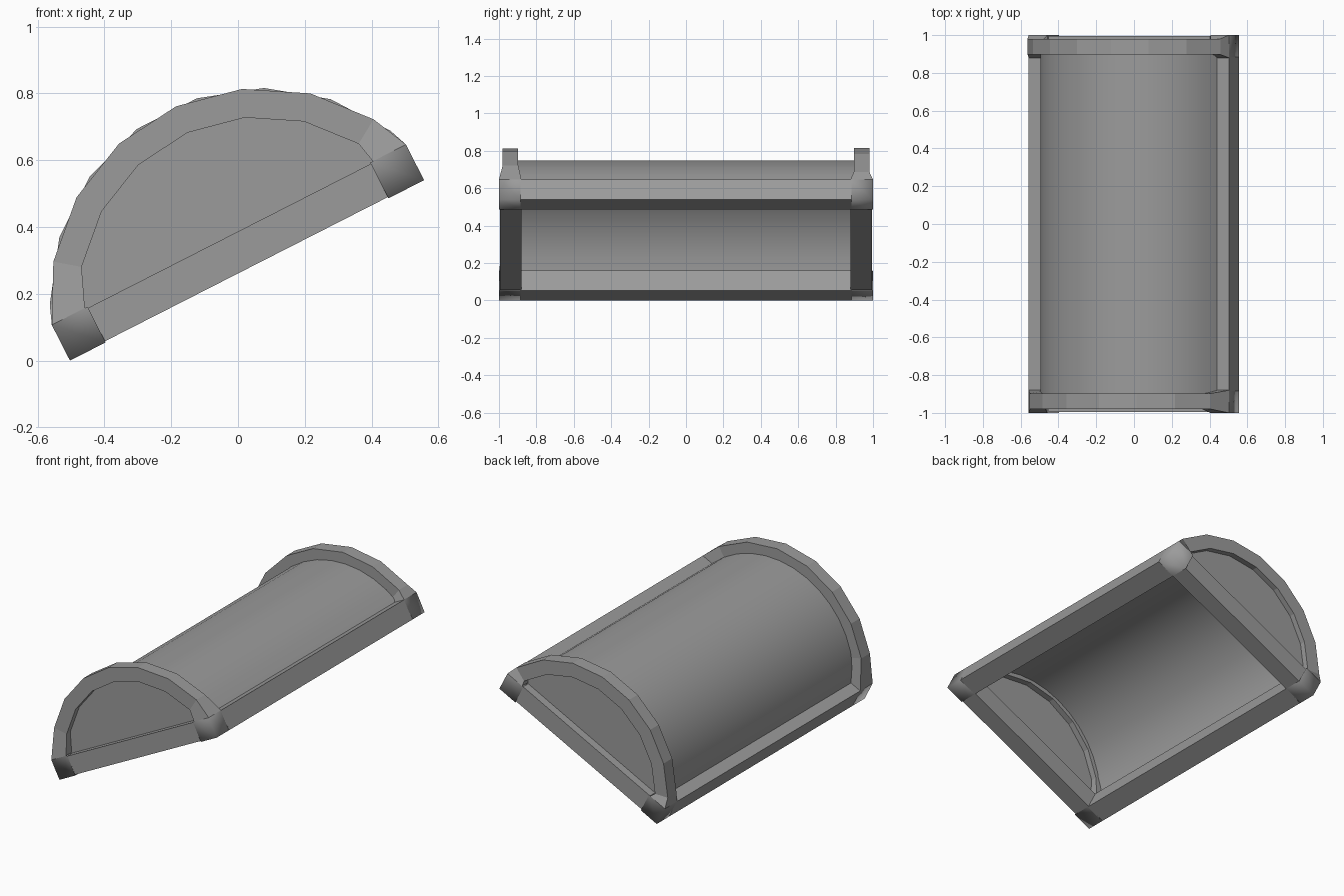
import bpy, bmesh, math
from mathutils import Matrix, Vector

cube = bpy.data.objects.get("Cube")
if cube:
    bpy.data.objects.remove(cube, do_unlink=True)

grey = bpy.data.materials.new("plain_grey")
grey.use_nodes = True
COLOUR = (0.33, 0.33, 0.33, 1)
grey.diffuse_color = COLOUR
grey.node_tree.nodes["Principled BSDF"].inputs["Base Color"].default_value = COLOUR

# The lid is modelled level, then tilted onto its low edge
W, RIM, TILT = 0.595, 0.12, math.radians(27)
POSE = Matrix.Translation((0.027, 0, W * math.sin(TILT))) @ Matrix.Rotation(-TILT, 4, 'Y')
CENTRE = -0.102          # height of the arc centre below the rim base
OUTER, INNER, SHELL = 0.637, 0.551, 0.571


def finish(name, bm, smooth=False, recalc=True):
    if recalc:
        bmesh.ops.recalc_face_normals(bm, faces=bm.faces)
    for f in bm.faces:
        f.smooth = smooth
    mesh = bpy.data.meshes.new(name)
    bm.transform(POSE)
    bm.to_mesh(mesh)
    bm.free()
    mesh.materials.append(grey)
    obj = bpy.data.objects.new(name, mesh)
    bpy.context.collection.objects.link(obj)
    return obj


def box(lo, hi):
    bm = bmesh.new()
    bmesh.ops.create_cube(bm, size=1)
    lo, hi = Vector(lo), Vector(hi)
    for v in bm.verts:
        v.co = (lo + hi) / 2 + v.co * (hi - lo)
    return bm


def arc(radius, degrees):
    a = math.radians(degrees)
    return radius * math.cos(a), CENTRE + radius * math.sin(a)


def arch(name, side, angles):
    # Curved end beam, flared where it meets the corner blocks
    stations = [((W, RIM), (0.484, RIM), 1.0, 0.88)]
    stations += [(arc(OUTER, a), arc(INNER, a), 0.98, 0.897) for a in angles]
    stations.append(((-W, RIM), (-0.484, RIM), 1.0, 0.88))
    bm = bmesh.new()
    rings = []
    for (ou, ov), (iu, iv), far, near in stations:
        corners = [(ou, far, ov), (ou, near, ov), (iu, near, iv), (iu, far, iv)]
        rings.append([bm.verts.new((u, y * side, v)) for u, y, v in corners])
    for a, b in zip(rings, rings[1:]):
        for i in range(4):
            j = (i + 1) % 4
            bm.faces.new((a[i], a[j], b[j], b[i]))
    bm.faces.new(rings[0])
    bm.faces.new(rings[-1])
    finish(name, bm)


def panel(name, side, angles):
    # Thin recessed wall closing the end
    bm = bmesh.new()
    outline = [(0.5, 0.1)] + [arc(0.56, a) for a in angles] + [(-0.5, 0.1)]
    face = bm.faces.new([bm.verts.new((u, 0.945 * side, v)) for u, v in outline])
    ext = bmesh.ops.extrude_face_region(bm, geom=[face])
    for v in ext["geom"]:
        if isinstance(v, bmesh.types.BMVert):
            v.co.y -= 0.01 * side
    finish(name, bm)


front_angles = [31.5, 50.0, 68.5, 87.0, 105.4, 123.9, 142.4]
back_angles = [26 + 18.3 * i for i in range(4)] 
back_angles += [180 - a for a in reversed(back_angles)]
for label, side, angles in (("front", -1, front_angles), ("back", 1, back_angles)):
    arch(label + "_arch", side, angles)
    panel(label + "_end_panel", side, angles)
    # End rim beam
    y0, y1 = sorted((0.994 * side, 0.88 * side))
    finish(label + "_rim", box((-0.48, y0, 0.004), (0.48, y1, 0.116)))

for label, s in (("right", -1), ("left", 1)):
    # Long rim beam
    x0, x1 = sorted((s * W, s * (W - RIM)))
    finish(label + "_rim", box((x0, -0.885, 0), (x1, 0.885, RIM)))
    # Corner blocks, softly shaded, open where the beams join
    for end, t in (("front", -1), ("back", 1)):
        y0, y1 = sorted((t, 0.88 * t))
        bm = box((x0, y0, 0), (x1, y1, RIM))
        bm.normal_update()
        joined = [f for f in bm.faces
                  if f.normal.x * s > 0.5 or f.normal.y * t > 0.5 or f.normal.z < -0.5]
        hidden = [f for f in bm.faces if f not in joined]
        bmesh.ops.delete(bm, geom=hidden, context='FACES')
        finish(f"{end}_{label}_corner", bm, smooth=True, recalc=False)

# Barrel shell, open underneath
bm = bmesh.new()
start = math.degrees(math.asin((0.11 - CENTRE) / SHELL))
STEPS = 14
rows = []
for i in range(STEPS + 1):
    u, v = arc(SHELL, start + (180 - 2 * start) * i / STEPS)
    rows.append([bm.verts.new((u, y, v)) for y in (-0.94, 0.94)])
for a, b in zip(rows, rows[1:]):
    bm.faces.new((a[0], a[1], b[1], b[0]))
finish("barrel_shell", bm, smooth=True, recalc=False)
